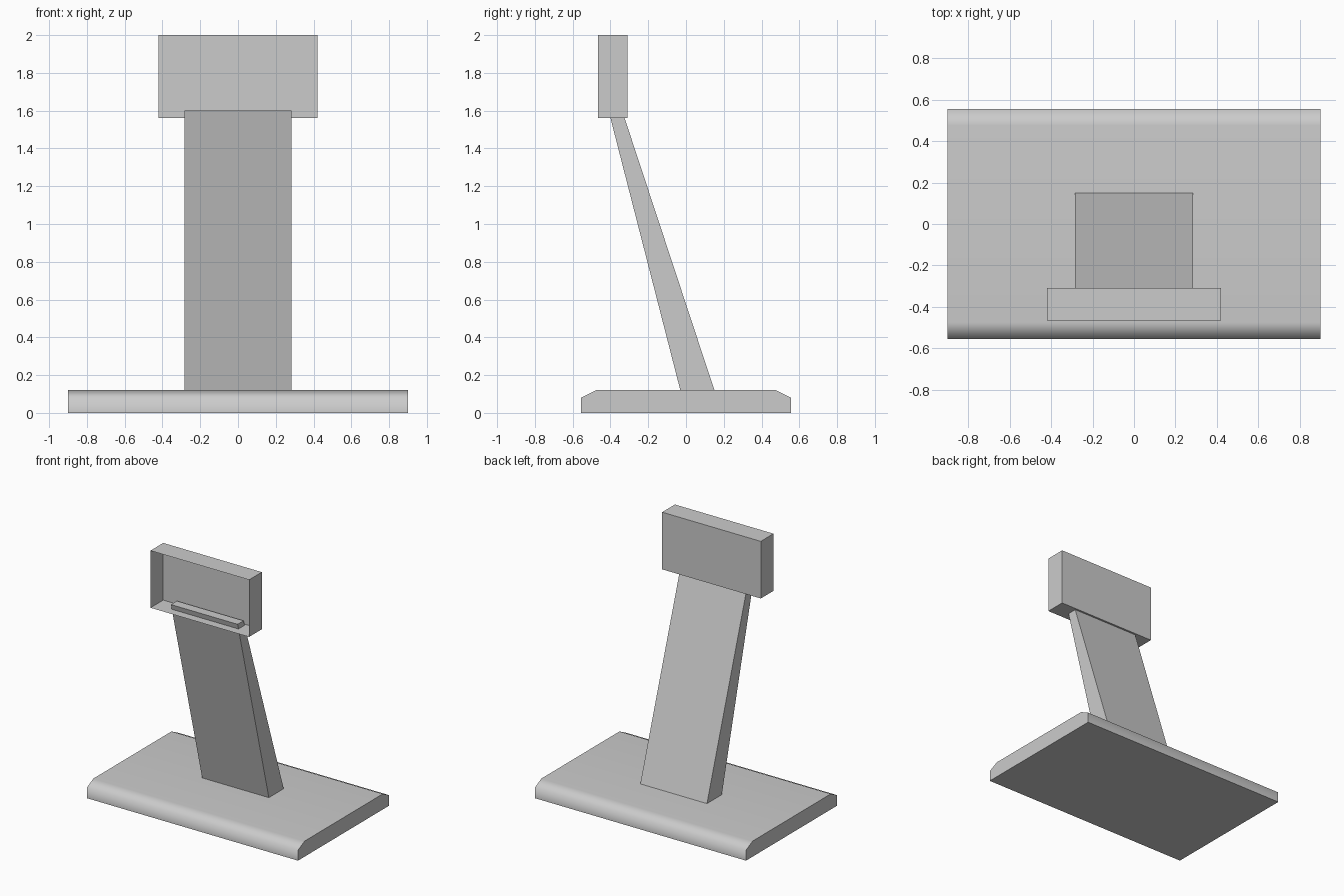
import bpy, bmesh, math

cube = bpy.data.objects.get("Cube")
if cube:
    bpy.data.objects.remove(cube, do_unlink=True)

# Single plain grey
grey = bpy.data.materials.new("plain grey")
grey.use_nodes = True
colour = (0.6, 0.6, 0.6, 1)
grey.diffuse_color = colour
grey.node_tree.nodes["Principled BSDF"].inputs["Base Color"].default_value = colour


def extrude_profile(name, profile, half_width):
    """Extrude a side profile of (y, z) points across x, closed at both ends."""
    bm = bmesh.new()
    face = bm.faces.new([bm.verts.new((-half_width, y, z)) for y, z in profile])
    result = bmesh.ops.extrude_face_region(bm, geom=[face])
    moved = [v for v in result["geom"] if isinstance(v, bmesh.types.BMVert)]
    bmesh.ops.translate(bm, verts=moved, vec=(2 * half_width, 0, 0))
    bmesh.ops.recalc_face_normals(bm, faces=bm.faces)
    return finish(name, bm)


def finish(name, bm):
    mesh = bpy.data.meshes.new(name)
    bm.to_mesh(mesh)
    bm.free()
    mesh.materials.append(grey)
    obj = bpy.data.objects.new(name, mesh)
    bpy.context.collection.objects.link(obj)
    return obj


# Base slab with softly shaded bevels along the front and back
half = [(0.555, 0), (0.555, 0.08), (0.475, 0.12)]
base = extrude_profile("base", half + [(-y, z) for y, z in reversed(half)], 0.9)
bpy.ops.object.select_all(action="DESELECT")
base.select_set(True)
bpy.context.view_layer.objects.active = base
bpy.ops.object.shade_smooth_by_angle(angle=math.radians(70))
weighted = base.modifiers.new("weighted normals", "WEIGHTED_NORMAL")
weighted.keep_sharp = True

# Leaning, tapering neck whose tip pokes through the floor of the head
extrude_profile("neck", [(-0.025, 0.1), (0.157, 0.1), (-0.338, 1.6), (-0.41, 1.6)], 0.284)

# Thin-walled head box, open at the front
bm = bmesh.new()
bmesh.ops.create_cube(bm, size=1)
bmesh.ops.scale(bm, verts=bm.verts, vec=(0.84, 0.155, 0.44))
bmesh.ops.translate(bm, verts=bm.verts, vec=(0, -0.3875, 1.78))
bm.normal_update()
front = [f for f in bm.faces if f.normal.y < -0.9]
bmesh.ops.delete(bm, geom=front, context="FACES_ONLY")
finish("head_box", bm)
